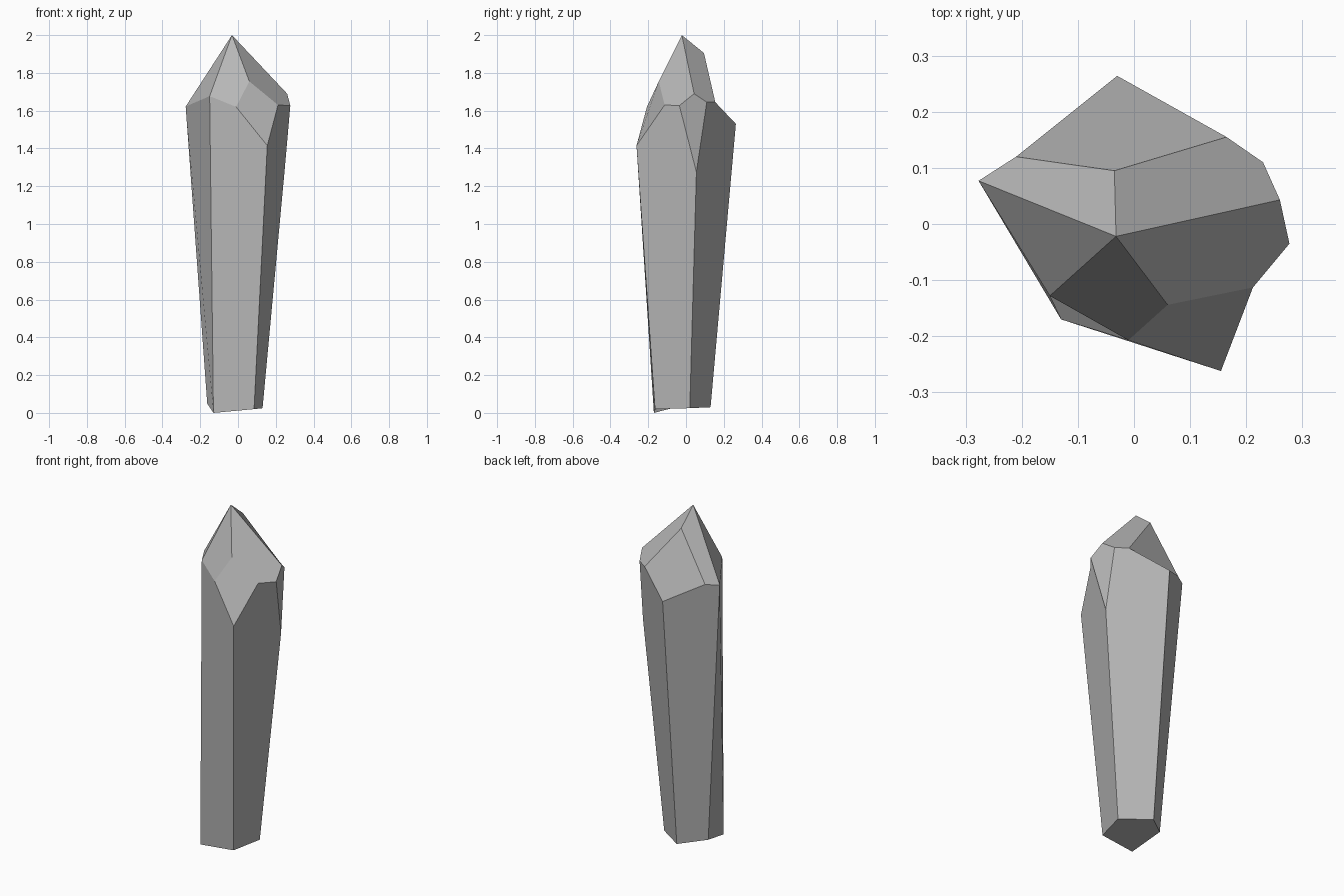
import bpy, bmesh

if "Cube" in bpy.data.objects:
    bpy.data.objects.remove(bpy.data.objects["Cube"])

corners = {
    # Five-sided base, slightly tilted
    "a": (-0.13, -0.17, 0.0), "b": (0.085, -0.164, 0.02), "c": (0.13, 0.02, 0.025),
    "d": (-0.03, 0.13, 0.03), "e": (-0.163, 0.023, 0.05),
    # Shoulder corners where the long faces meet the tip facets
    "L": (-0.15, -0.128, 1.677), "J": (-0.01, -0.207, 1.62), "I": (0.155, -0.262, 1.415),
    "H": (0.212, -0.113, 1.63), "G": (0.277, -0.035, 1.627), "P": (0.246, 0.055, 1.275),
    "E": (0.23, 0.11, 1.645), "D": (0.165, 0.155, 1.645), "C": (-0.03, 0.264, 1.53),
    "N": (-0.21, 0.12, 1.625), "M": (-0.277, 0.077, 1.622),
    # Tip facet corners
    "K": (0.06, -0.144, 1.755), "F": (0.26, 0.043, 1.69),
    "B": (-0.035, 0.095, 1.905), "A": (-0.032, -0.022, 2.0),
}

base = ["abcde"]
long_faces = ["LJIba", "IHGPcb", "PEDCdc", "MNCde", "MLae"]
tip_facets = ["ALJK", "AKHGF", "KJIH", "AFEDB", "ABNM", "AML", "DCNB", "GFEP"]

# Crystal: flat facets named by their corners
bm = bmesh.new()
verts = {name: bm.verts.new(p) for name, p in corners.items()}
for facet in base + long_faces + tip_facets:
    bm.faces.new([verts[name] for name in facet])
bmesh.ops.recalc_face_normals(bm, faces=bm.faces[:])
mesh = bpy.data.meshes.new("crystal")
bm.to_mesh(mesh)
bm.free()
crystal = bpy.data.objects.new("crystal", mesh)
bpy.context.collection.objects.link(crystal)

# Dark grey stone
stone = bpy.data.materials.new("stone")
stone.diffuse_color = (0.47, 0.47, 0.47, 1)
stone.use_nodes = True
stone.node_tree.nodes["Principled BSDF"].inputs["Base Color"].default_value = stone.diffuse_color
mesh.materials.append(stone)
